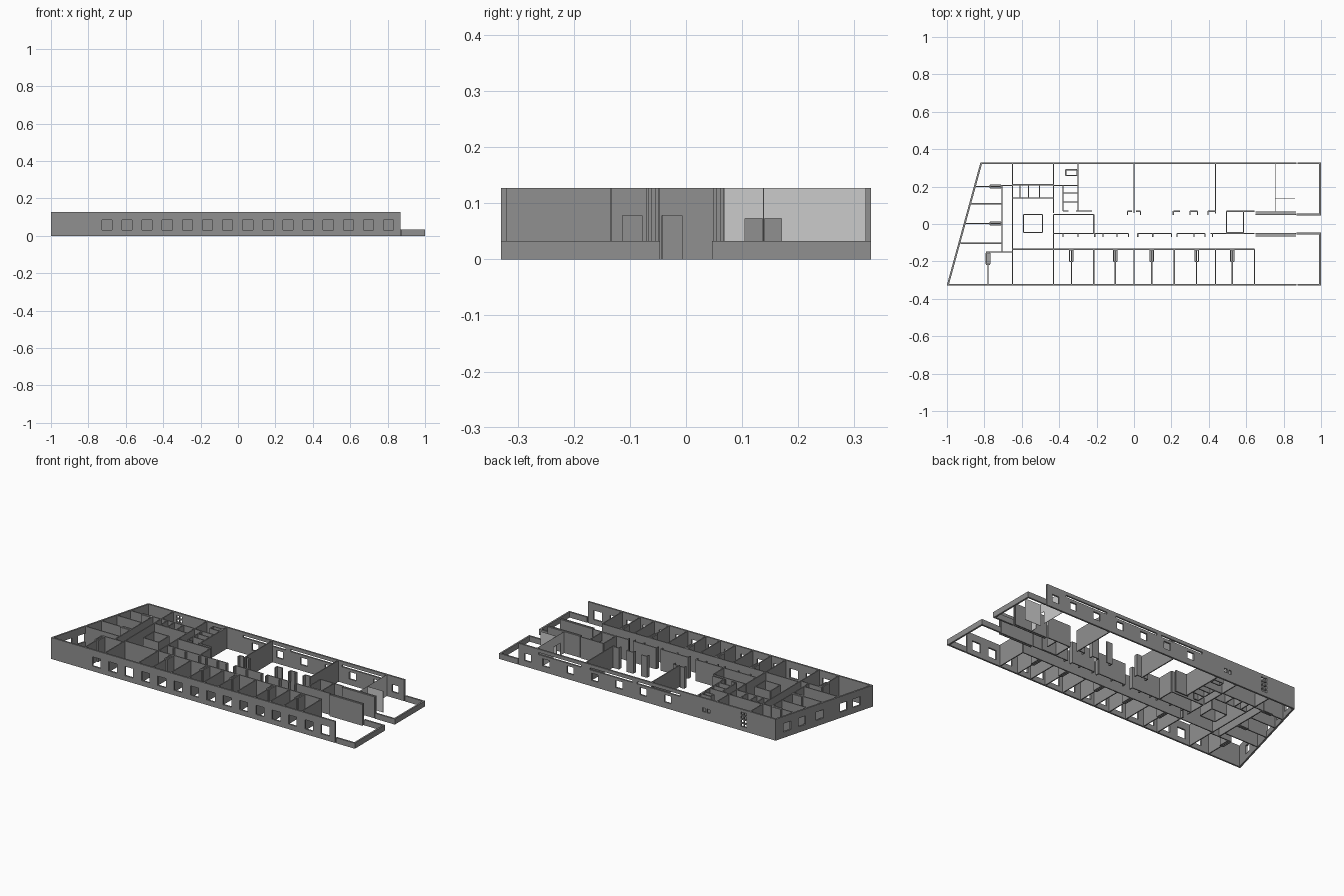
import bpy, bmesh
from mathutils import Vector

if "Cube" in bpy.data.objects:
    bpy.data.objects.remove(bpy.data.objects["Cube"])

H, LOW = 0.127, 0.033          # full wall height, parapet height
T, TO = 0.006, 0.010           # inner and outer wall thickness


def material(name, v):
    m = bpy.data.materials.new(name)
    m.diffuse_color = (v, v, v, 1)
    m.use_nodes = True
    m.node_tree.nodes["Principled BSDF"].inputs["Base Color"].default_value = m.diffuse_color
    return m


DARK = material("dark_grey", 0.28)
LIGHT = material("light_grey", 0.8)


def wall(bm, p, q, t=T, h=H, holes=()):
    """Wall from p to q; holes are (start, end, bottom, top) along its length."""
    p, q = Vector((*p, 0)), Vector((*q, 0))
    d = (q - p).normalized()
    n = Vector((-d.y, d.x, 0)) * t / 2
    L = (q - p).length
    ss = sorted({0, L} | {s for o in holes for s in o[:2]})
    zs = sorted({0, h} | {z for o in holes for z in o[2:]})

    def solid(i, k):
        if not (0 <= i < len(ss) - 1 and 0 <= k < len(zs) - 1):
            return False
        s, z = (ss[i] + ss[i + 1]) / 2, (zs[k] + zs[k + 1]) / 2
        return not any(o[0] < s < o[1] and o[2] < z < o[3] for o in holes)

    cache = {}

    def v(i, k, side):
        key = (i, k, side)
        if key not in cache:
            cache[key] = bm.verts.new(p + d * ss[i] + n * side + Vector((0, 0, zs[k])))
        return cache[key]

    for i in range(len(ss) - 1):
        for k in range(len(zs) - 1):
            if not solid(i, k):
                continue
            a, b, c, e = (i, k), (i + 1, k), (i + 1, k + 1), (i, k + 1)
            for side in (1, -1):
                bm.faces.new([v(*x, side) for x in (a, b, c, e)])
            for x, y, nb in ((a, b, (i, k - 1)), (b, c, (i + 1, k)),
                             (c, e, (i, k + 1)), (e, a, (i - 1, k))):
                if not solid(*nb):
                    bm.faces.new([v(*x, 1), v(*y, 1), v(*y, -1), v(*x, -1)])


def part(name, walls, mat=DARK):
    bm = bmesh.new()
    for w in walls:
        wall(bm, **w) if isinstance(w, dict) else wall(bm, *w)
    bmesh.ops.recalc_face_normals(bm, faces=bm.faces)
    me = bpy.data.meshes.new(name)
    bm.to_mesh(me)
    bm.free()
    me.materials.append(mat)
    bpy.context.collection.objects.link(bpy.data.objects.new(name, me))


def box(x0, x1, y0, y1):
    """Four walls around a shaft."""
    return [((x0, y0), (x1, y0)), ((x0, y1), (x1, y1)),
            ((x0, y0), (x0, y1)), ((x1, y0), (x1, y1))]


def slant(y):
    return -0.99 + 0.275 * (y + 0.325)


def row(y, *spans):
    return [((a, y), (b, y)) for a, b in spans]


def col(x, *spans):
    return [((x, a), (x, b)) for a, b in spans]


# Outer walls
front_holes = [(0.272 + i * 0.1076, 0.326 + i * 0.1076, 0.030, 0.085) for i in range(15)]
part("front_wall", [((-1, -0.325), (0.87, -0.325), TO, H, front_holes)])

bx = -0.82
back_holes = [(c - bx - 0.022, c - bx + 0.022, 0.035, 0.078)
              for c in (-0.11, 0.05, 0.21, 0.37, 0.53, 0.69, 0.81)]
back_holes += [(a - bx, a - bx + 0.28, 0.095, 0.107) for a in (-0.19, 0.12, 0.46)]
back_holes += [(a - bx, a - bx + 0.02, 0.045, 0.068) for a in (-0.39, -0.36)]
back_holes += [(a - bx, a - bx + 0.016, z, z + 0.016)
               for a in (-0.63, -0.608) for z in (0.025, 0.048, 0.071, 0.094)]
part("back_wall", [((bx, 0.325), (0.87, 0.325), TO, H, back_holes)])

k = 0.679 / 0.655
part("slanted_end_wall", [((-0.995, -0.325), (-0.817, 0.325), TO, H,
     [((y + 0.325) * k - 0.025, (y + 0.325) * k + 0.025, 0.035, 0.085)
      for y in (-0.22, -0.13, 0.03, 0.15, 0.25)])])

# Low parapet loops at the right end
for side, s in (("front", -1), ("back", 1)):
    part(side + "_parapet", [((0.875, 0.325 * s), (1, 0.325 * s), TO, LOW),
                             ((0.87, 0.051 * s), (1, 0.051 * s), TO, LOW),
                             ((0.995, 0.047 * s), (0.995, 0.33 * s), TO, LOW)])
    part(side + "_corridor_panel", [((0.65, 0.052 * s), (0.865, 0.052 * s)),
                                    ((0.65, 0.064 * s), (0.865, 0.064 * s))])

# Rooms along the front
xs = (-0.65, -0.43, -0.335, -0.215, -0.1, 0, 0.095, 0.215, 0.335, 0.435, 0.525, 0.645)
part("front_room_dividers", [w for x in xs for w in col(x, (-0.32, -0.135))])
part("front_room_long_wall", row(-0.135, (-0.65, 0.645)))
part("front_room_ducts", [w for x in (-0.335, -0.1, 0.095, 0.335, 0.525)
                          for w in box(x - 0.009, x + 0.009, -0.2, -0.138)])

# Rooms behind the slanted end
part("end_room_dividers", [w for y in (0.2, 0.108, 0.003, -0.103)
                           for w in row(y, (slant(y), -0.705))])
part("end_room_walls", col(-0.705, (-0.15, 0.205)) + row(0.205, (-0.705, -0.65))
     + row(-0.15, (-0.79, -0.65)) + col(-0.78, (-0.32, -0.15)) + col(-0.65, (-0.135, 0.325)))
part("end_room_ducts", box(-0.77, -0.71, 0.192, 0.208) + box(-0.77, -0.71, -0.005, 0.011)
     + box(-0.79, -0.77, -0.215, -0.155))

# Wash rooms and stair core
part("wash_room_walls", row(0.21, (-0.65, -0.43)) + row(0.14, (-0.65, -0.43))
     + col(-0.43, (0.06, 0.325))
     + [w for x in (-0.61, -0.565, -0.505) for w in col(x, (0.14, 0.21))])
part("stair_core", col(-0.30, (0.07, 0.325)) + col(-0.38, (0.07, 0.205))
     + row(0.205, (-0.43, -0.30)) + row(0.165, (-0.38, -0.30)) + row(0.118, (-0.38, -0.30))
     + row(0.07, (-0.38, -0.35), (-0.31, -0.225)) + box(-0.365, -0.305, 0.26, 0.29))
part("lift_shaft", box(-0.59, -0.49, -0.045, 0.05))

# Central corridor
part("corridor_core", row(0.05, (-0.43, -0.215)) + col(-0.215, (-0.05, 0.05))
     + [((-0.43, -0.135), (-0.43, 0.05), T, H, [(0.022, 0.057, 0, 0.078)])])
part("corridor_front_wall", row(-0.05, (-0.43, -0.03), (0.02, 0.2), (0.23, 0.38), (0.41, 0.645)))
part("corridor_front_jambs", [w for x in (-0.38, -0.3, -0.21, -0.165, -0.09, -0.03, 0.02, 0.1,
                                          0.2, 0.23, 0.32, 0.38, 0.42)
                              for w in col(x, (-0.07, -0.05))])
part("corridor_back_jambs", row(0.068, (-0.035, -0.01), (0.01, 0.035), (0.21, 0.245),
                                (0.30, 0.34), (0.395, 0.435))
     + [w for x in (-0.035, 0.035, 0.21, 0.30, 0.34, 0.395) for w in col(x, (0.048, 0.07))])
part("service_shaft", row(0.068, (0.495, 0.645)) + row(-0.045, (0.495, 0.585))
     + col(0.495, (-0.05, 0.07))
     + [((0.585, -0.05), (0.585, 0.07), T, H, [(0.007, 0.043, 0, 0.078)])])

# Large rooms along the back
part("back_room_dividers", col(0, (0.06, 0.325)) + col(0.435, (0.055, 0.325)))

# Light partitions in the back corner
part("light_partition", [((0.755, 0.068), (0.755, 0.32), 0.002, H,
                          [(0.037, 0.068, 0, 0.073), (0.072, 0.102, 0, 0.073)]),
                         ((0.755, 0.138), (0.86, 0.138), 0.002, H)], LIGHT)
